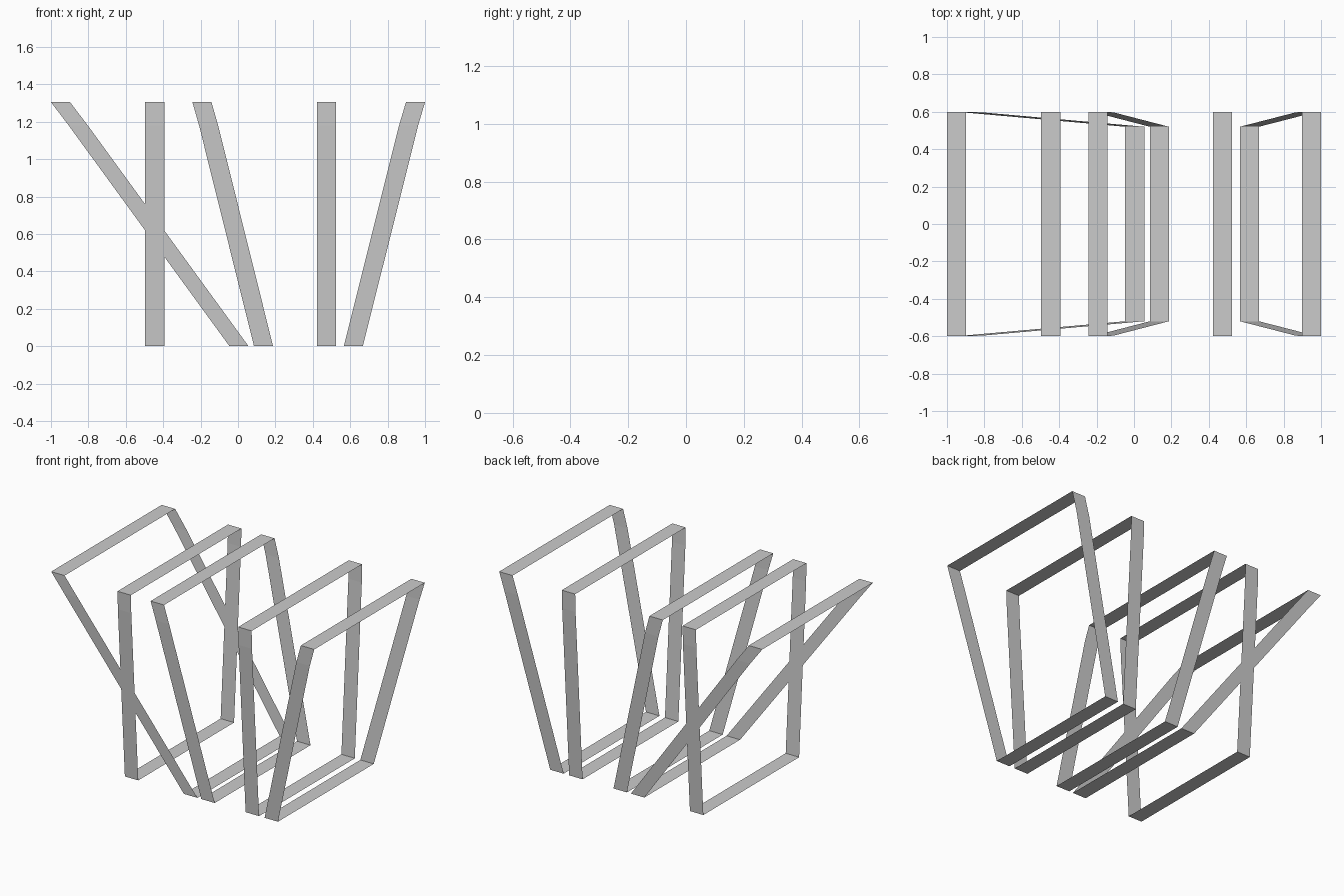
import bpy, bmesh

if "Cube" in bpy.data.objects:
    bpy.data.objects.remove(bpy.data.objects["Cube"])

WIDTH = 0.102
TOP, BEND, BASE = 1.305, 1.18, 0.002
Y_BASE, Y_TOP = 0.52, 0.60


def strip_frame(name, x_base, x_bend, x_top):
    """Closed loop of thin flat strip; x values are its left edge at each height."""
    half = [(x_base, Y_BASE, BASE), (x_bend, Y_TOP - 0.004, BEND), (x_top, Y_TOP, TOP)]
    loop = half + [(x, -y, z) for x, y, z in reversed(half)]
    bm = bmesh.new()
    left = [bm.verts.new(p) for p in loop]
    right = [bm.verts.new((x + WIDTH, y, z)) for x, y, z in loop]
    n = len(loop)
    for i in range(n):
        j = (i + 1) % n
        bm.faces.new((left[i], left[j], right[j], right[i]))
    bmesh.ops.recalc_face_normals(bm, faces=bm.faces)
    # make the top strip face upward
    bm.normal_update()
    top = max(bm.faces, key=lambda f: f.calc_center_median().z)
    if top.normal.z < 0:
        bmesh.ops.reverse_faces(bm, faces=bm.faces)
    mesh = bpy.data.meshes.new(name)
    bm.to_mesh(mesh)
    bm.free()
    obj = bpy.data.objects.new(name, mesh)
    bpy.context.collection.objects.link(obj)


# Five strip frames, left to right
strip_frame("steep_left_frame", -0.047, -0.905, -1.0)
strip_frame("upright_left_frame", -0.496, -0.496, -0.496)
strip_frame("leaning_middle_frame", 0.085, -0.208, -0.244)
strip_frame("upright_right_frame", 0.422, 0.422, 0.422)
strip_frame("leaning_right_frame", 0.566, 0.861, 0.898)
